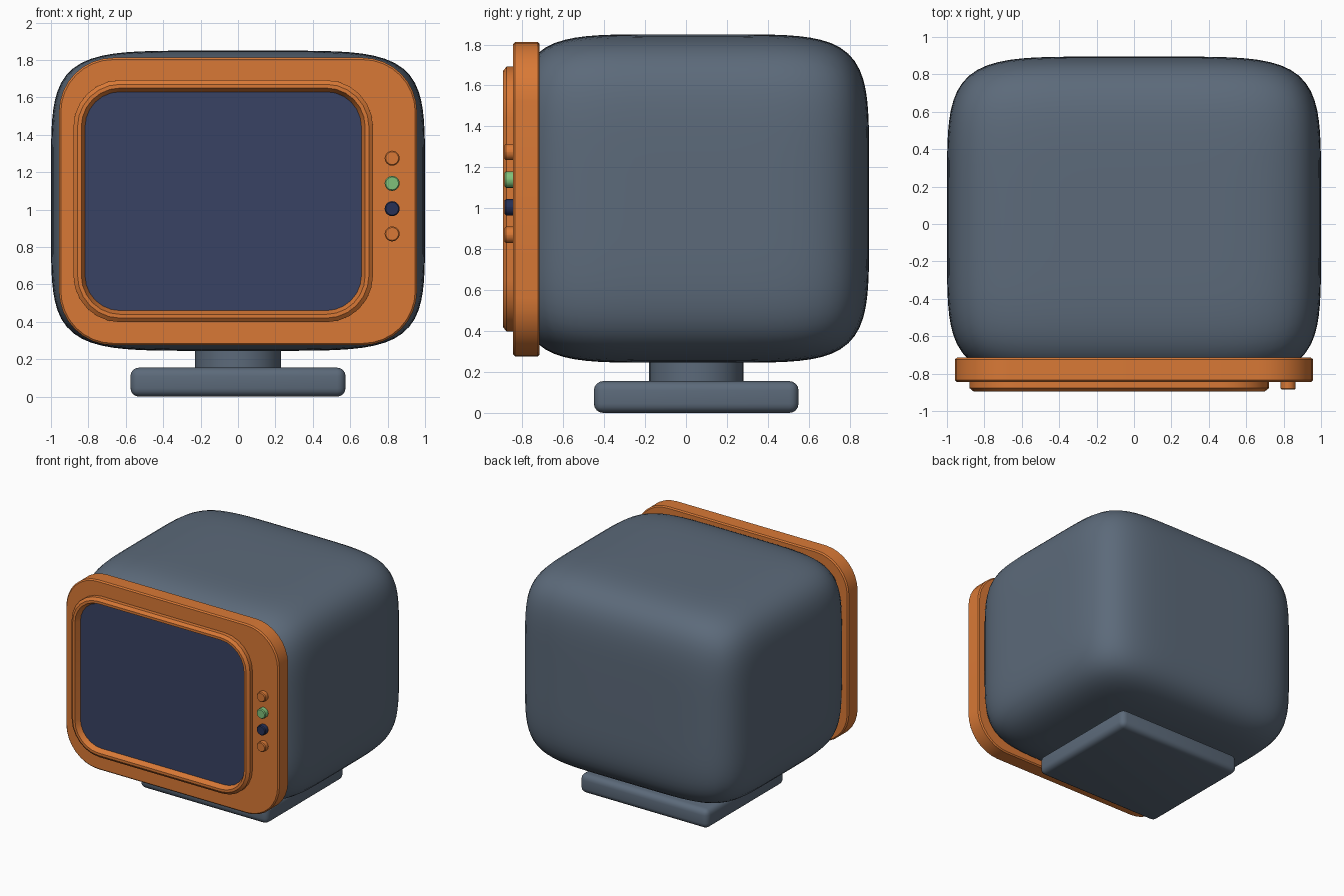
import bpy, bmesh, math
from mathutils import Vector

if "Cube" in bpy.data.objects:
    bpy.data.objects.remove(bpy.data.objects["Cube"])


def material(name, rgb):
    lin = [((c / 255 + 0.055) / 1.055) ** 2.4 for c in rgb]
    m = bpy.data.materials.new(name)
    m.diffuse_color = (*lin, 1)
    m.use_nodes = True
    m.node_tree.nodes["Principled BSDF"].inputs["Base Color"].default_value = m.diffuse_color
    return m


SLATE = material("slate grey", (92, 106, 122))
ORANGE = material("orange", (217, 121, 54))
NAVY = material("screen navy", (56, 66, 99))
DARK = material("dark navy", (38, 48, 86))
GREEN = material("green", (128, 193, 122))


def finish(bm, name, mat, angle=35):
    bmesh.ops.recalc_face_normals(bm, faces=bm.faces)
    me = bpy.data.meshes.new(name)
    bm.to_mesh(me)
    bm.free()
    me.materials.append(mat)
    ob = bpy.data.objects.new(name, me)
    bpy.context.collection.objects.link(ob)
    bpy.ops.object.select_all(action='DESELECT')
    ob.select_set(True)
    bpy.context.view_layer.objects.active = ob
    bpy.ops.object.shade_smooth_by_angle(angle=math.radians(angle))
    return ob


def rounded_loft(name, mat, x0, x1, z0, z1, radius, rings, segs=6):
    """Loft rounded rectangles; each ring is (inset, y). Both ends are capped."""
    bm = bmesh.new()
    loops = []
    for inset, y in rings:
        r = radius - inset
        loop = []
        for k, (cx, cz) in enumerate([(x1 - radius, z1 - radius), (x0 + radius, z1 - radius),
                                      (x0 + radius, z0 + radius), (x1 - radius, z0 + radius)]):
            for i in range(segs + 1):
                a = math.pi / 2 * (k + i / segs)
                loop.append(bm.verts.new((cx + r * math.cos(a), y, cz + r * math.sin(a))))
        loops.append(loop)
    n = len(loops[0])
    for a, b in zip(loops, loops[1:]):
        for i in range(n):
            bm.faces.new((a[i], a[(i + 1) % n], b[(i + 1) % n], b[i]))
    bm.faces.new(loops[0])
    bm.faces.new(loops[-1])
    return finish(bm, name, mat)


# Body: a cube swollen into a soft squared shell
P = 5.5
bm = bmesh.new()
bmesh.ops.create_cube(bm, size=2)
bmesh.ops.subdivide_edges(bm, edges=bm.edges[:], cuts=23, use_grid_fill=True)
for v in bm.verts:
    d = Vector([math.tan(c * math.pi / 4) for c in v.co])
    d = Vector([math.copysign(abs(c) ** 0.7, c) for c in d])
    d /= sum(abs(c) ** P for c in d) ** (1 / P)
    v.co = (d.x, 0.033 + 0.862 * d.y, 1.0475 + 0.8025 * d.z)
finish(bm, "body_shell", SLATE, 60)

# Front bezel with softened rims
rounded_loft("front_bezel", ORANGE, -0.957, 0.957, 0.275, 1.812, 0.29,
             [(0.01, -0.715), (0, -0.724), (0, -0.835), (0.01, -0.845)], 8)

# Raised screen surround, sloping in to the screen
rounded_loft("screen_surround", ORANGE, -0.88, 0.722, 0.398, 1.692, 0.25,
             [(0, -0.84), (0, -0.877), (0.022, -0.895), (0.042, -0.895), (0.063, -0.85)])

# Screen glass
rounded_loft("screen", NAVY, -0.818, 0.66, 0.46, 1.63, 0.188,
             [(0, -0.846), (0, -0.853)])

# Column of round buttons
for name, z, mat in [("top_button", 1.275, ORANGE), ("green_button", 1.14, GREEN),
                     ("dark_button", 1.005, DARK), ("bottom_button", 0.87, ORANGE)]:
    rounded_loft(name, mat, 0.784, 0.864, z - 0.04, z + 0.04, 0.0399,
                 [(0, -0.84), (0, -0.879), (0.006, -0.886)], 5)

# Neck
bm = bmesh.new()
bmesh.ops.create_cone(bm, cap_ends=True, segments=32, radius1=0.23, radius2=0.23, depth=0.2)
bmesh.ops.translate(bm, verts=bm.verts, vec=(0, 0.05, 0.24))
finish(bm, "neck", SLATE)

# Foot plate
bm = bmesh.new()
bmesh.ops.create_cube(bm, size=1)
for v in bm.verts:
    v.co = (v.co.x * 1.15, 0.05 + v.co.y, 0.0775 + v.co.z * 0.155)
bmesh.ops.bevel(bm, geom=bm.edges[:], offset=0.045, segments=4, profile=0.5, affect='EDGES')
finish(bm, "foot_plate", SLATE)
